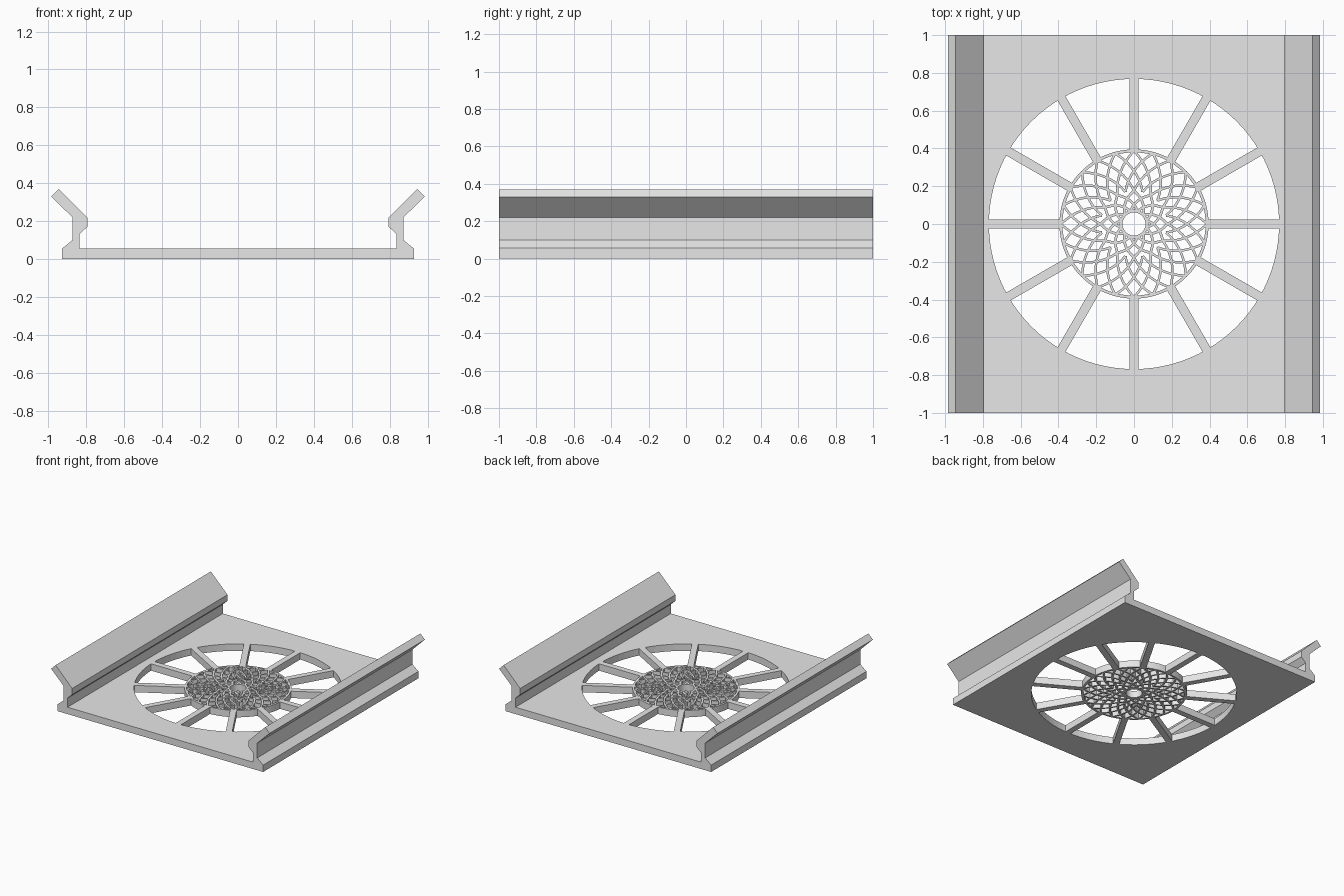
import bpy, bmesh
from math import sin, cos, pi, radians

if "Cube" in bpy.data.objects:
    bpy.data.objects.remove(bpy.data.objects["Cube"], do_unlink=True)

T = 0.056          # plate thickness
HOLE_R = 0.768     # large round opening
RING_R = 0.395     # outer radius of the rosette

grey = bpy.data.materials.new("plain_grey")
grey.use_nodes = True
grey.diffuse_color = (0.8, 0.8, 0.8, 1)
grey.node_tree.nodes["Principled BSDF"].inputs["Base Color"].default_value = (0.8, 0.8, 0.8, 1)


def finish(name, bm):
    bmesh.ops.recalc_face_normals(bm, faces=bm.faces[:])
    mesh = bpy.data.meshes.new(name)
    bm.to_mesh(mesh)
    bm.free()
    mesh.materials.append(grey)
    obj = bpy.data.objects.new(name, mesh)
    bpy.context.collection.objects.link(obj)
    return obj


def prism(bm, points, offset):
    """Extrude a closed outline of 3D points along an offset."""
    face = bm.faces.new([bm.verts.new(p) for p in points])
    new = bmesh.ops.extrude_face_region(bm, geom=[face])["geom"]
    verts = [g for g in new if isinstance(g, bmesh.types.BMVert)]
    bmesh.ops.translate(bm, verts=verts, vec=offset)


def strip(bm, path, width):
    """Flat bar of plate thickness that follows a 2D path."""
    rows = []
    for i, (x, y) in enumerate(path):
        ax, ay = path[max(i - 1, 0)]
        bx, by = path[min(i + 1, len(path) - 1)]
        length = ((bx - ax) ** 2 + (by - ay) ** 2) ** 0.5
        nx, ny = (ay - by) / length * width / 2, (bx - ax) / length * width / 2
        rows.append([bm.verts.new((x + s * nx, y + s * ny, z))
                     for s, z in ((1, 0), (-1, 0), (-1, T), (1, T))])
    for a, b in zip(rows, rows[1:]):
        for k in range(4):
            bm.faces.new((a[k], a[(k + 1) % 4], b[(k + 1) % 4], b[k]))
    bm.faces.new(rows[0])
    bm.faces.new(rows[-1])


def polar(r, a):
    return r * cos(a), r * sin(a)


def ring(name, outer, inner, sides):
    bm = bmesh.new()
    loops = [[bm.verts.new((*polar(r, 2 * pi * i / sides), z)) for i in range(sides)]
             for r, z in ((outer, 0), (outer, T), (inner, T), (inner, 0))]
    for k in range(4):
        a, b = loops[k], loops[(k + 1) % 4]
        for i in range(sides):
            j = (i + 1) % sides
            bm.faces.new((a[i], a[j], b[j], b[i]))
    return finish(name, bm)


# Base plate with both side rails, one extruded profile
half = [(0.927, 0), (0.927, T), (0.873, 0.10), (0.873, 0.22), (0.985, 0.33),
        (0.945, 0.37), (0.795, 0.22), (0.795, 0.17), (0.837, 0.13), (0.837, T)]
outline = half + [(-x, z) for x, z in reversed(half)]
bm = bmesh.new()
prism(bm, [(x, -1, z) for x, z in outline], (0, 2, 0))
plate = finish("base_plate_with_rails", bm)

# Round opening through the plate
bm = bmesh.new()
prism(bm, [(*polar(HOLE_R, 2 * pi * i / 96), -0.05) for i in range(96)], (0, 0, 0.15))
cutter = finish("opening_cutter", bm)
cutter.hide_render = True
cut = plate.modifiers.new("opening", "BOOLEAN")
cut.operation = "DIFFERENCE"
cut.solver = "EXACT"
cut.object = cutter
bpy.context.view_layer.objects.active = plate
bpy.ops.object.modifier_apply(modifier=cut.name)
bpy.data.objects.remove(cutter, do_unlink=True)

# Twelve straight spokes
bm = bmesh.new()
for i in range(12):
    a = radians(30 * i)
    strip(bm, [polar(RING_R - 0.01, a), polar(HOLE_R + 0.004, a)], 0.048)
finish("spokes", bm)

# Rosette rims
ring("rosette_rim", RING_R, RING_R - 0.016, 96)
ring("rosette_hub", 0.076, 0.061, 36)


def lattice(name, count, start, r0, r1, sweep, width):
    """Two mirrored families of spiral bars crossing into petals."""
    bm = bmesh.new()
    steps = 12
    for i in range(count):
        for side in (1, -1):
            base = 2 * pi * i / count + start
            strip(bm, [polar(r0 + (r1 - r0) * k / steps, base + side * sweep * k / steps)
                       for k in range(steps + 1)], width)
    finish(name, bm)


# Inner small petals, then the finer outer petals
lattice("inner_petals", 12, radians(15), 0.066, 0.175, radians(45), 0.014)
lattice("outer_petals", 24, 0, 0.175, 0.387, radians(30), 0.013)
